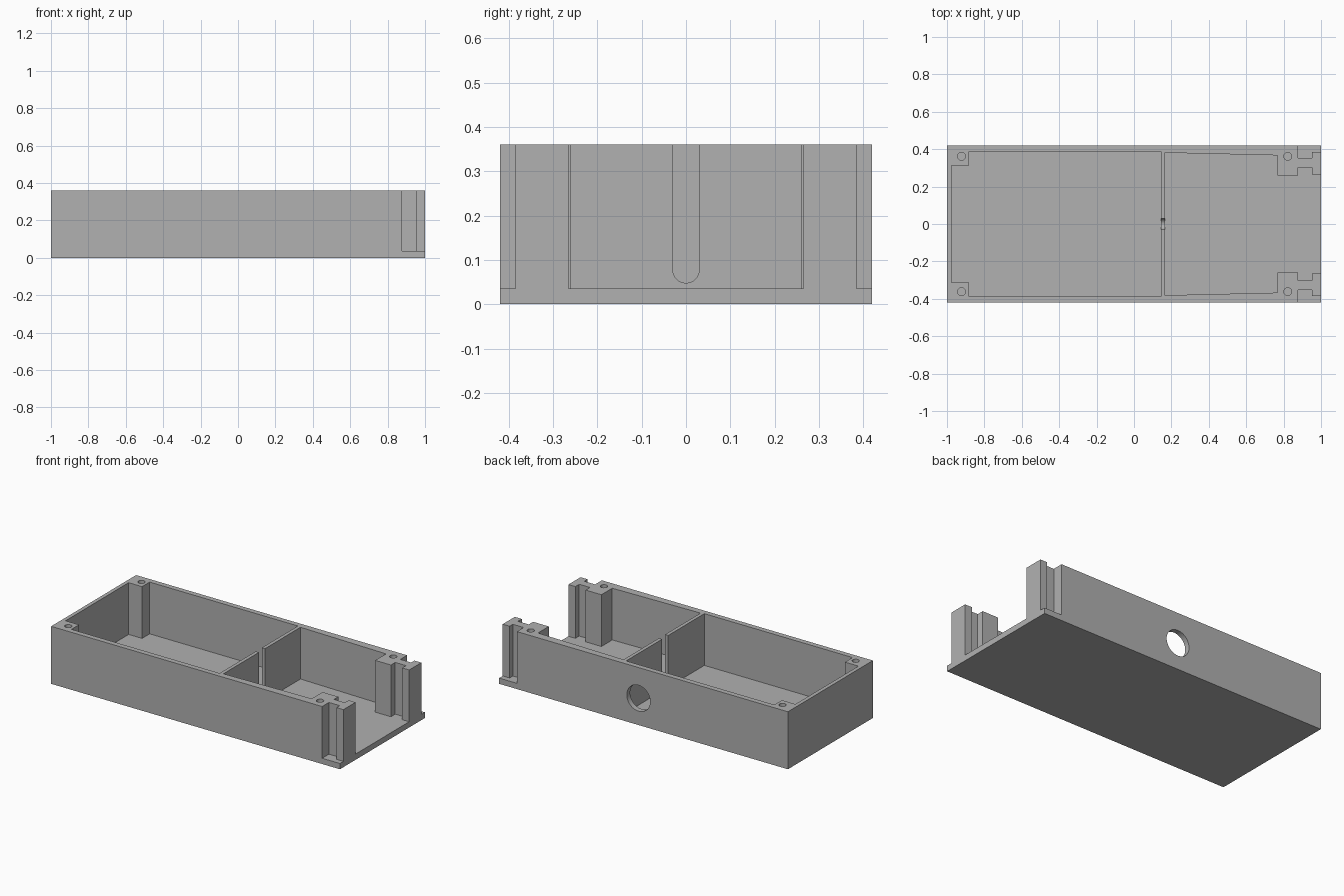
import bpy
import bmesh
import math
from mathutils import Matrix, Vector

if "Cube" in bpy.data.objects:
    bpy.data.objects.remove(bpy.data.objects["Cube"])

HALF_WIDTH, HEIGHT, FLOOR = 0.42, 0.36, 0.036
TOP = HEIGHT + 0.1

grey = bpy.data.materials.new("plain grey")
grey.use_nodes = True
grey.diffuse_color = (0.44, 0.44, 0.44, 1)
grey.node_tree.nodes["Principled BSDF"].inputs["Base Color"].default_value = grey.diffuse_color


def prism(name, outline, low, high, turn=Matrix()):
    """Extrude a flat outline from low to high, then turn it into place."""
    bm = bmesh.new()
    base = bm.faces.new([bm.verts.new((a, b, low)) for a, b in outline])
    grown = bmesh.ops.extrude_face_region(bm, geom=[base])["geom"]
    moved = [g for g in grown if isinstance(g, bmesh.types.BMVert)]
    bmesh.ops.translate(bm, verts=moved, vec=Vector((0, 0, high - low)))
    bmesh.ops.transform(bm, matrix=turn, verts=bm.verts)
    bmesh.ops.recalc_face_normals(bm, faces=bm.faces)
    mesh = bpy.data.meshes.new(name)
    bm.to_mesh(mesh)
    bm.free()
    mesh.materials.append(grey)
    obj = bpy.data.objects.new(name, mesh)
    bpy.context.collection.objects.link(obj)
    return obj


def flip(points):
    return [(x, -y) for x, y in reversed(points)]


def arc(cx, cy, radius, start, end, steps):
    angles = [math.radians(start + (end - start) * i / steps) for i in range(steps + 1)]
    return [(cx + radius * math.cos(a), cy + radius * math.sin(a)) for a in angles]


def circle(cx, cy, radius, steps):
    return arc(cx, cy, radius, 0, 360, steps)[:-1]


def carve(obj, cutter):
    cutter.hide_render = True
    mod = obj.modifiers.new("carve", "BOOLEAN")
    mod.operation = "DIFFERENCE"
    mod.solver = "EXACT"
    mod.object = cutter
    bpy.context.view_layer.objects.active = obj
    bpy.ops.object.modifier_apply(modifier=mod.name)
    bpy.data.objects.remove(cutter)


# Solid block that the enclosure is carved from
block = [(-1, -HALF_WIDTH), (1, -HALF_WIDTH), (1, HALF_WIDTH), (-1, HALF_WIDTH)]
case = prism("enclosure", block, 0, HEIGHT)

# Closed chamber with two corner bosses
chamber = [(-0.976, 0.312), (-0.883, 0.312), (-0.883, 0.387), (0.144, 0.387)]
carve(case, prism("chamber_cutter", chamber + flip(chamber), FLOOR, TOP))

# Open chamber with tapered walls, bosses and end posts
bay = [(0.166, 0.381), (0.768, 0.367), (0.768, 0.26), (0.877, 0.26),
       (0.877, 0.303), (0.952, 0.303), (0.952, 0.265), (1.1, 0.265)]
carve(case, prism("bay_cutter", bay + flip(bay), FLOOR, TOP))

# Stepped notches outside the end posts
notch = [(0.877, 0.5), (0.877, 0.353), (0.952, 0.353),
         (0.952, 0.385), (1.1, 0.385), (1.1, 0.5)]
for side in (notch, flip(notch)):
    carve(case, prism("notch_cutter", side, FLOOR, TOP))

# Screw holes in the four bosses
for x in (-0.922, 0.822):
    for y in (-0.362, 0.362):
        carve(case, prism("screw_hole_cutter", circle(x, y, 0.021, 24), 0.12, TOP))

# Round-bottomed cable slot in the partition (profile in y and z, along x)
along_x = Matrix(((0, 0, 1, 0), (1, 0, 0, 0), (0, 1, 0, 0), (0, 0, 0, 1)))
slot = arc(0, 0.078, 0.03, 180, 360, 16) + [(0.03, TOP), (-0.03, TOP)]
carve(case, prism("slot_cutter", slot, 0.1, 0.2, along_x))

# Round port through the back wall (profile in x and z, along y)
along_y = Matrix(((1, 0, 0, 0), (0, 0, 1, 0), (0, 1, 0, 0), (0, 0, 0, 1)))
carve(case, prism("port_cutter", circle(0.035, 0.168, 0.081, 48), 0.3, 0.5, along_y))

# Smooth the round holes, keep the corners sharp
bpy.ops.object.select_all(action="DESELECT")
case.select_set(True)
bpy.context.view_layer.objects.active = case
bpy.ops.object.shade_smooth_by_angle(angle=math.radians(30))
